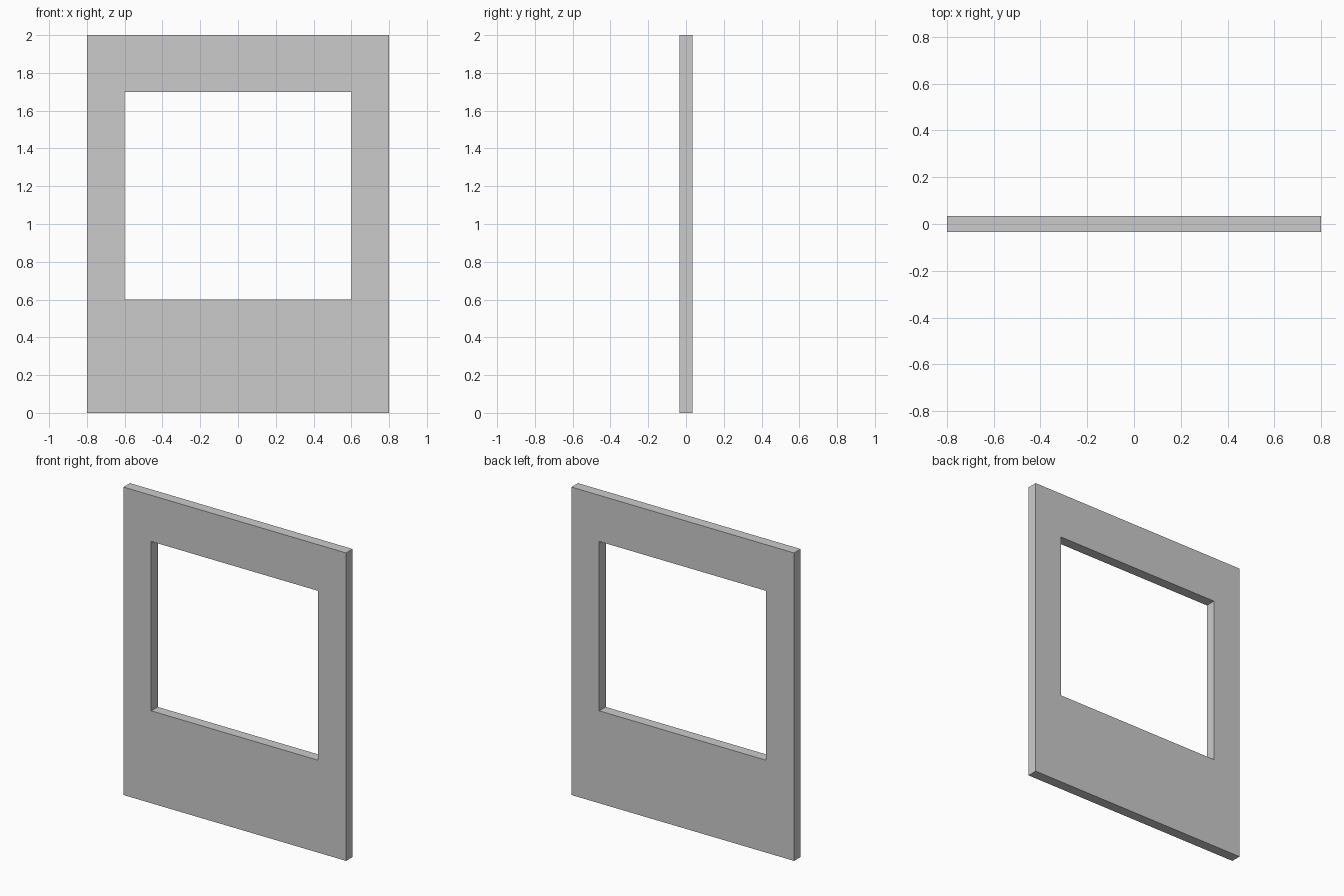
import bpy, bmesh
from mathutils import Vector

if "Cube" in bpy.data.objects:
    bpy.data.objects.remove(bpy.data.objects["Cube"])

THICK = 0.067


def rect(x, z0, z1):
    """Corners of an upright rectangle on the front plane."""
    return [(-x, -THICK / 2, z0), (x, -THICK / 2, z0),
            (x, -THICK / 2, z1), (-x, -THICK / 2, z1)]


bm = bmesh.new()

# front face: ring between the outer edge and the window opening
outer = [bm.verts.new(p) for p in rect(0.8, 0.0, 2.0)]
inner = [bm.verts.new(p) for p in rect(0.6, 0.6, 1.7)]
ring = []
for i in range(4):
    j = (i + 1) % 4
    ring.append(bm.faces.new((outer[i], outer[j], inner[j], inner[i])))

# thickness: keep the front and extrude a back
ext = bmesh.ops.extrude_face_region(bm, geom=ring, use_keep_orig=True)
back = [g for g in ext["geom"] if isinstance(g, bmesh.types.BMVert)]
bmesh.ops.translate(bm, verts=back, vec=Vector((0, THICK, 0)))
bmesh.ops.recalc_face_normals(bm, faces=bm.faces)

mesh = bpy.data.meshes.new("window_panel")
bm.to_mesh(mesh)
bm.free()
panel = bpy.data.objects.new("window_panel", mesh)
bpy.context.collection.objects.link(panel)
